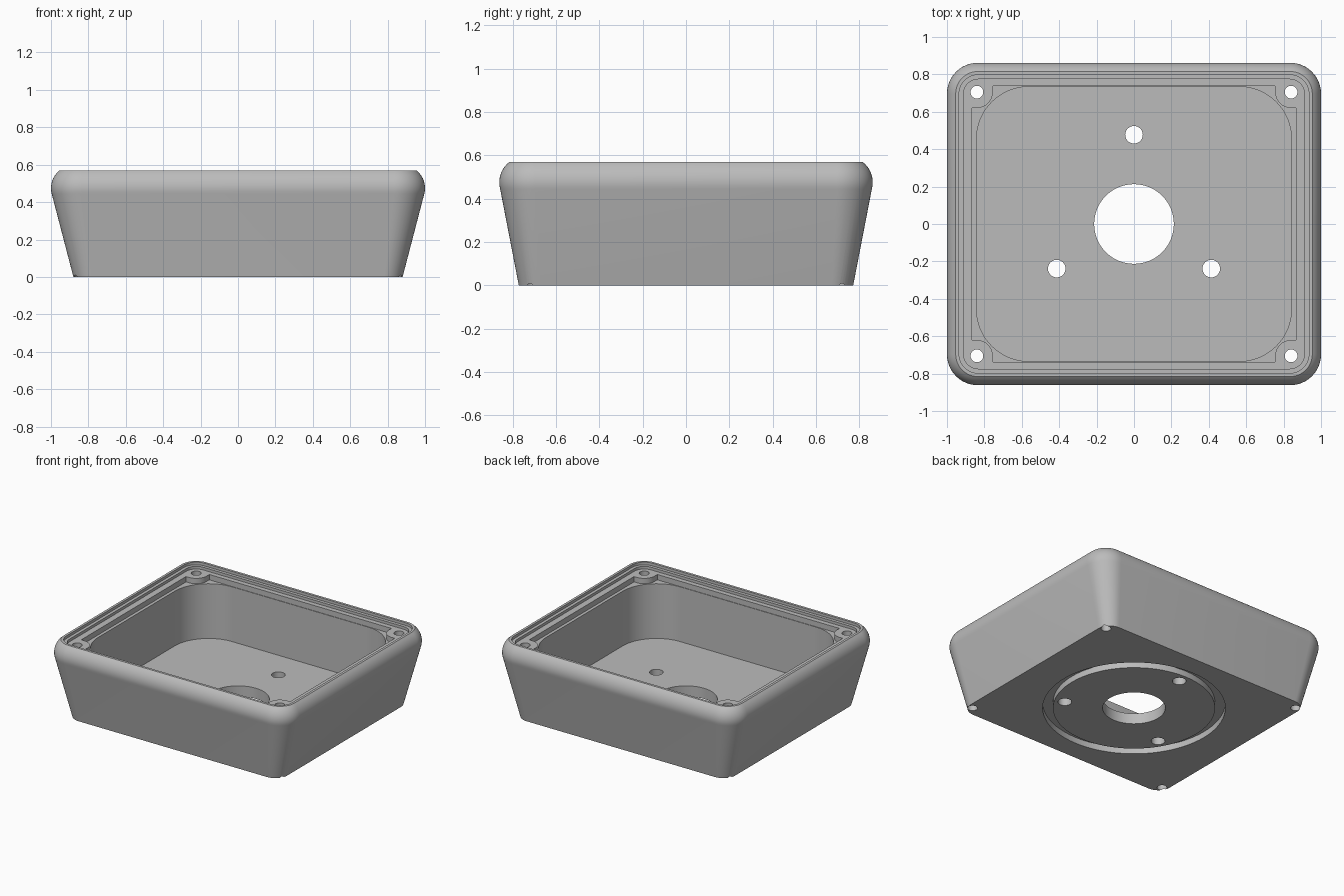
import bpy, bmesh, math

cube = bpy.data.objects.get("Cube")
if cube:
    bpy.data.objects.remove(cube, do_unlink=True)

grey = bpy.data.materials.new("plain grey")
grey.use_nodes = True
grey.diffuse_color = (0.5, 0.5, 0.5, 1)
grey.node_tree.nodes["Principled BSDF"].inputs["Base Color"].default_value = (0.5, 0.5, 0.5, 1)


def rounded_rect(hx, hy, r, seg=12):
    """Outline of a rounded rectangle, counter-clockwise."""
    pts = []
    for k, (sx, sy) in enumerate([(1, 1), (-1, 1), (-1, -1), (1, -1)]):
        for i in range(seg + 1):
            a = math.pi / 2 * (k + i / seg)
            pts.append((sx * (hx - r) + r * math.cos(a), sy * (hy - r) + r * math.sin(a)))
    return pts


def circle(x, y, r, seg=48):
    turn = 2 * math.pi / seg
    return [(x + r * math.cos(i * turn), y + r * math.sin(i * turn)) for i in range(seg)]


def loft(name, rings):
    """Closed solid through a stack of (outline, z) rings."""
    bm = bmesh.new()
    loops = [[bm.verts.new((x, y, z)) for x, y in pts] for pts, z in rings]
    n = len(loops[0])
    for low, high in zip(loops, loops[1:]):
        for i in range(n):
            j = (i + 1) % n
            bm.faces.new((low[i], low[j], high[j], high[i]))
    bm.faces.new(loops[0][::-1])
    bm.faces.new(loops[-1])
    bmesh.ops.recalc_face_normals(bm, faces=bm.faces)
    mesh = bpy.data.meshes.new(name)
    bm.to_mesh(mesh)
    bm.free()
    ob = bpy.data.objects.new(name, mesh)
    mesh.materials.append(grey)
    bpy.context.collection.objects.link(ob)
    return ob


def select(ob):
    bpy.ops.object.select_all(action='DESELECT')
    ob.select_set(True)
    bpy.context.view_layer.objects.active = ob


def cut(target, cutter):
    """Subtract the cutter and discard it."""
    cutter.hide_render = True
    mod = target.modifiers.new("cut", 'BOOLEAN')
    mod.operation = 'DIFFERENCE'
    mod.solver = 'EXACT'
    mod.object = cutter
    select(target)
    bpy.ops.object.modifier_apply(modifier=mod.name)
    bpy.data.objects.remove(cutter, do_unlink=True)


def cut_prism(target, pts, low, high):
    cut(target, loft("cutter", [(pts, low), (pts, high)]))


HEIGHT = 0.57
SCREW_X, SCREW_Y = 0.84, 0.705

# Flared body with a rounded shoulder below the rim
rings = [(rounded_rect(0.88, 0.772, 0.1), 0)]
for i in range(11):
    a = math.radians(-15 + 67.3 * i / 10)
    inset = 0.12 * (1 - math.cos(a))
    rings.append((rounded_rect(1 - inset, 0.862 - inset, 0.165 - inset),
                  min(HEIGHT, 0.475 + 0.12 * math.sin(a))))
body = loft("enclosure_body", rings)

# Stepped lid recess inside the rim
cut_prism(body, rounded_rect(0.935, 0.797, 0.1), 0.55, 0.7)
cut_prism(body, rounded_rect(0.912, 0.774, 0.08), 0.53, 0.7)

# Lower ledge, leaving a raised screw boss in each corner
BOSS = 0.085
corner = [(0.865, SCREW_Y - BOSS)]
for i in range(13):
    a = math.radians(270 - 90 * i / 12)
    corner.append((SCREW_X + BOSS * math.cos(a), SCREW_Y + BOSS * math.sin(a)))
corner.append((SCREW_X - BOSS, 0.738))
ledge = []
for sx, sy in [(1, 1), (-1, 1), (-1, -1), (1, -1)]:
    part = [(sx * x, sy * y) for x, y in corner]
    ledge += part if sx * sy > 0 else part[::-1]
cut_prism(body, ledge, 0.49, 0.7)

# Deep pocket down to the floor
cut_prism(body, rounded_rect(0.842, 0.734, 0.28, 20), 0.08, 0.7)

# Ring groove under the base
groove = loft("groove_cutter", [(circle(0, 0, 0.62, 96), -0.1), (circle(0, 0, 0.62, 96), 0.045)])
cut_prism(groove, circle(0, 0, 0.55, 96), -0.2, 0.2)
cut(body, groove)

# Central opening, three mounting holes and four corner screw holes
cut_prism(body, circle(0, 0, 0.213, 64), -0.2, 0.3)
for k in range(3):
    a = math.radians(90 + 120 * k)
    cut_prism(body, circle(0.477 * math.cos(a), 0.477 * math.sin(a), 0.047, 32), -0.2, 0.3)
for sx in (1, -1):
    for sy in (1, -1):
        cut_prism(body, circle(sx * SCREW_X, sy * SCREW_Y, 0.034, 32), -0.2, 0.8)

select(body)
bpy.ops.object.shade_smooth_by_angle(angle=math.radians(30))
